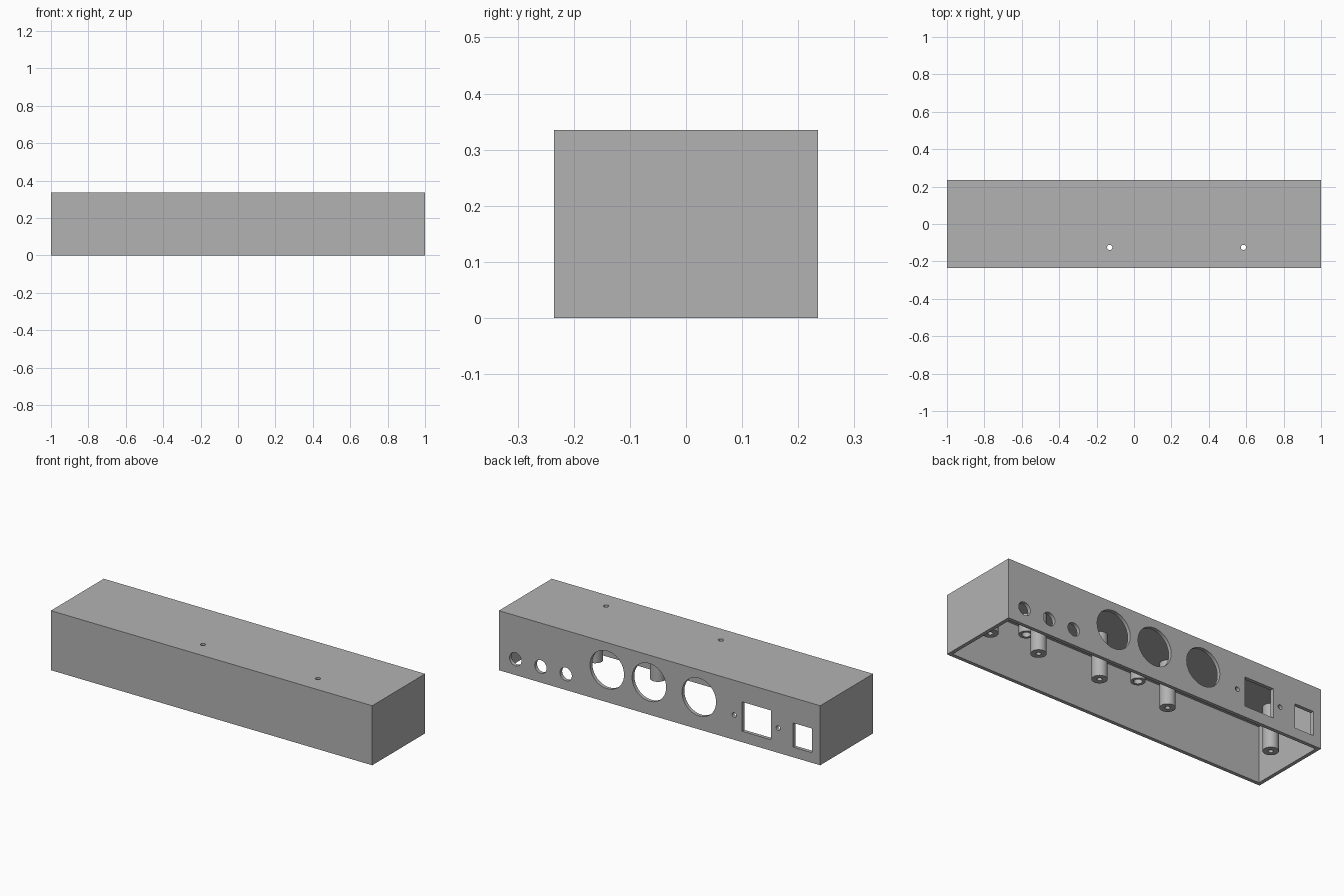
import bpy
import bmesh
import math
from mathutils import Matrix, Vector

cube = bpy.data.objects.get("Cube")
if cube:
    bpy.data.objects.remove(cube, do_unlink=True)

LENGTH, DEPTH, HEIGHT, WALL = 2.0, 0.47, 0.335, 0.02
BACK = DEPTH / 2
ROOF = HEIGHT - WALL

grey = bpy.data.materials.new("plain_grey")
grey.use_nodes = True
colour = (0.45, 0.45, 0.45, 1)
grey.diffuse_color = colour
grey.node_tree.nodes["Principled BSDF"].inputs["Base Color"].default_value = colour


def make_object(name, bm):
    bmesh.ops.recalc_face_normals(bm, faces=bm.faces)
    mesh = bpy.data.meshes.new(name)
    bm.to_mesh(mesh)
    bm.free()
    mesh.materials.append(grey)
    obj = bpy.data.objects.new(name, mesh)
    bpy.context.collection.objects.link(obj)
    return obj


def activate(obj):
    bpy.ops.object.select_all(action="DESELECT")
    obj.select_set(True)
    bpy.context.view_layer.objects.active = obj


def box(bm, centre, size):
    bmesh.ops.create_cube(bm, size=1, matrix=Matrix.Translation(centre) @ Matrix.Diagonal((*size, 1)))


def rod(bm, centre, radius, length, turn=0):
    bmesh.ops.create_cone(bm, cap_ends=True, segments=48, radius1=radius, radius2=radius, depth=length,
                          matrix=Matrix.Translation(centre) @ Matrix.Rotation(turn, 4, "X"))


def cut(target, bm):
    cutter = make_object("cutter", bm)
    cutter.hide_render = True
    mod = target.modifiers.new("cut", "BOOLEAN")
    mod.operation, mod.solver, mod.object = "DIFFERENCE", "EXACT", cutter
    activate(target)
    bpy.ops.object.modifier_apply(modifier=mod.name)
    bpy.data.objects.remove(cutter, do_unlink=True)


def lathe(name, profile, x, y):
    """Spin a closed (radius, z) profile about a vertical axis."""
    bm = bmesh.new()
    verts = [bm.verts.new((r, 0, z)) for r, z in profile]
    edges = [bm.edges.new((a, b)) for a, b in zip(verts, verts[1:] + verts[:1])]
    bmesh.ops.spin(bm, geom=verts + edges, axis=(0, 0, 1), cent=(0, 0, 0), angle=math.tau, steps=40)
    bmesh.ops.remove_doubles(bm, verts=bm.verts, dist=0.0001)
    bmesh.ops.translate(bm, verts=bm.verts, vec=Vector((x, y, 0)))
    return make_object(name, bm)


# Open-bottomed housing
bm = bmesh.new()
box(bm, (0, 0, HEIGHT / 2), (LENGTH, DEPTH, HEIGHT))
housing = make_object("housing", bm)
bm = bmesh.new()
box(bm, (0, 0, ROOF - 0.25), (LENGTH - 2 * WALL, DEPTH - 2 * WALL, 0.5))
cut(housing, bm)

# Connector, socket and switch openings in the back panel, screw holes in the roof
bm = bmesh.new()
for radius, z, xs in ((0.037, 0.089, (0.897, 0.74, 0.583)),
                      (0.106, 0.182, (0.327, 0.065, -0.246)),
                      (0.013, 0.139, (-0.464, -0.738))):
    for x in xs:
        rod(bm, (x, BACK, z), radius, 0.1, math.pi / 2)
box(bm, (-0.604, BACK, 0.144), (0.18, 0.1, 0.165))
box(bm, (-0.891, BACK, 0.125), (0.118, 0.1, 0.136))
SCREW_X, SCREW_Y = (0.585, -0.13), -0.125
for x in SCREW_X:
    rod(bm, (x, SCREW_Y, HEIGHT), 0.014, 0.1)
cut(housing, bm)

# Short hollow bosses below the roof screw holes
objects = [housing]
for i, x in enumerate(SCREW_X):
    profile = [(0.037, ROOF), (0.037, 0.217), (0.022, 0.217), (0.022, ROOF)]
    objects.append(lathe(f"screw_boss_{i + 1}", profile, x, SCREW_Y))

# Long posts with blind screw holes
for i, x in enumerate((0.894, 0.586, 0.195, -0.24, -0.9)):
    profile = [(0, ROOF), (0.04, ROOF), (0.04, 0.067), (0.013, 0.067), (0.013, 0.2), (0, 0.2)]
    objects.append(lathe(f"mounting_post_{i + 1}", profile, x, -0.03))

for obj in objects:
    activate(obj)
    bpy.ops.object.shade_smooth_by_angle(angle=math.radians(30))
